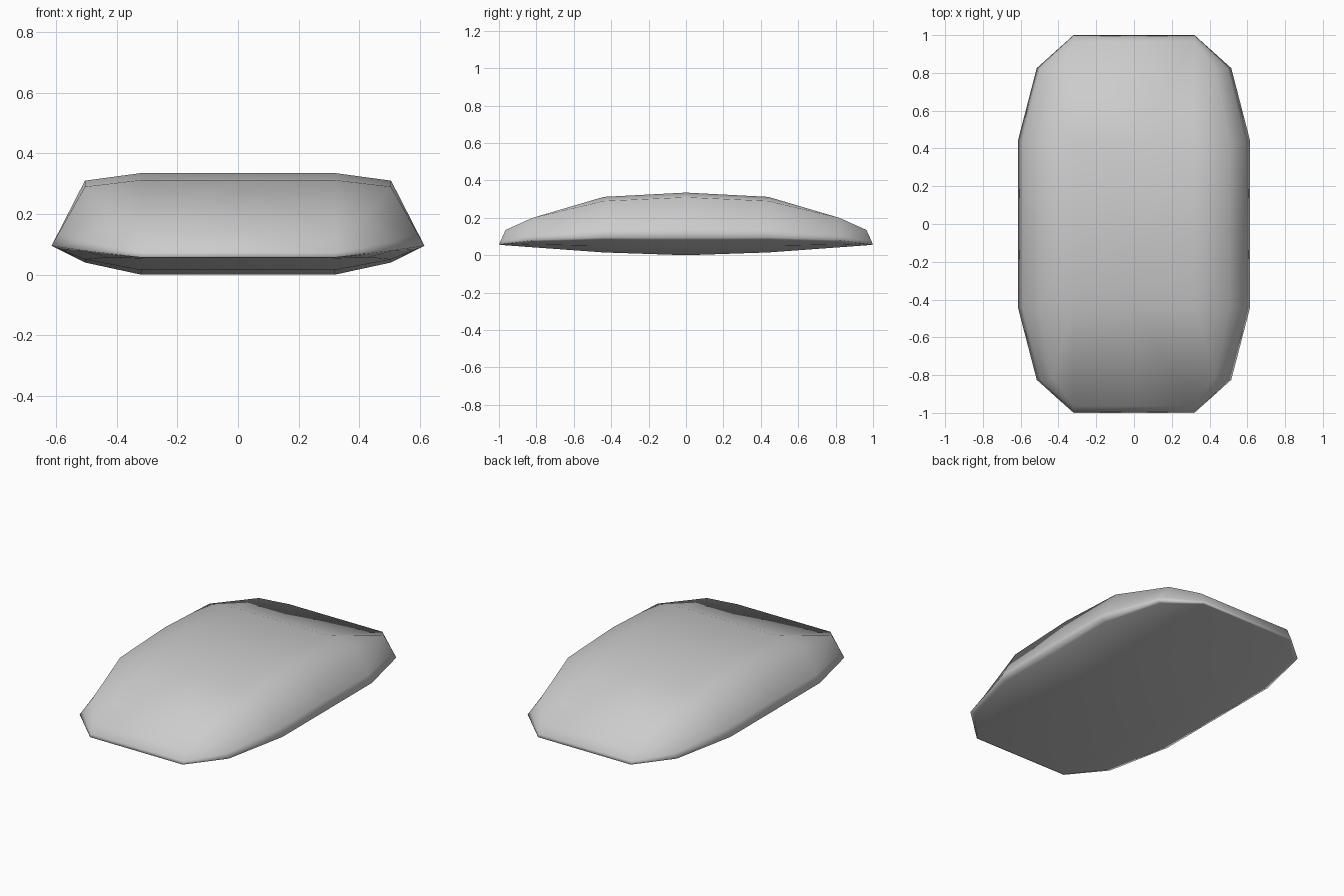
import bpy
import bmesh
from mathutils import Vector

cube = bpy.data.objects.get("Cube")
if cube:
    bpy.data.objects.remove(cube, do_unlink=True)

# One plain grey colour
grey = bpy.data.materials.new("plain_grey")
grey.use_nodes = True
colour = (0.6, 0.6, 0.6, 1)
grey.diffuse_color = colour
grey.node_tree.nodes["Principled BSDF"].inputs["Base Color"].default_value = colour

# Quarter outlines, from the side middle round the corner to the end middle
top = [(.505, 0, .31), (.505, .44, .29), (.43, .82, .2), (.32, .965, .135), (0, .965, .135)]
rim = [(.615, 0, .095), (.615, .44, .095), (.515, .825, .08), (.32, 1, .057), (0, 1, .057)]
base = [(.505, 0, .04), (.505, .44, .05), (.43, .8, .057), (.31, .965, .053), (0, .965, .053)]


def blend(a, b, t):
    return [Vector(p).lerp(Vector(q), t) for p, q in zip(a, b)]


bm = bmesh.new()


def ring(points):
    return [bm.verts.new(p) for p in points]


def cap(outline, z_mid, z_row, flip):
    """Close a quarter outline with a gently domed patch."""
    a, b, c, d, g = outline
    e0, e, f0, f = ring([(0, 0, z_mid), (.32, 0, z_mid), (0, .44, z_row), (.32, .44, z_row)])
    for face in ((e0, e, f, f0), (e, a, b, f), (f0, f, d, g), (f, b, c, d)):
        bm.faces.new(face[::-1] if flip else face)


# Outline rings from top to underside, with tight loops beside the rim
rings = [ring(r) for r in (top, blend(rim, top, .22), rim, blend(rim, base, .3), base)]
for upper, lower in zip(rings, rings[1:]):
    for i in range(len(top) - 1):
        bm.faces.new((lower[i], lower[i + 1], upper[i + 1], upper[i]))
cap(rings[0], .335, .312, False)
cap(rings[-1], 0, .015, True)

for face in bm.faces:
    face.smooth = True
mesh = bpy.data.meshes.new("rounded_slab")
bm.to_mesh(mesh)
bm.free()
mesh.materials.append(grey)
slab = bpy.data.objects.new("rounded_slab", mesh)
bpy.context.collection.objects.link(slab)

# Mirror the quarter to all four corners
mirror = slab.modifiers.new("mirror", "MIRROR")
mirror.use_axis = (True, True, False)
mirror.merge_threshold = 0.001
